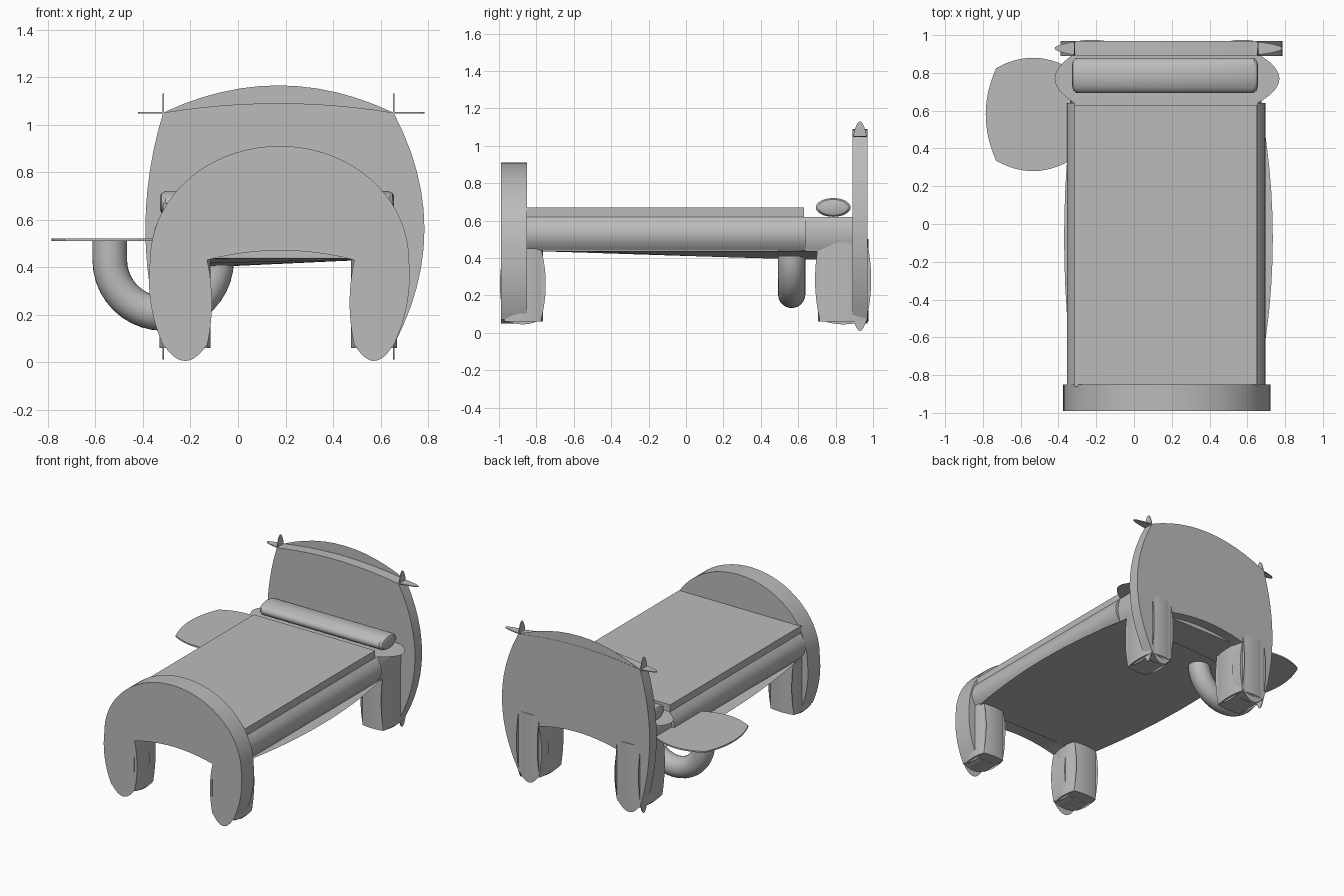
import bpy, bmesh, math
from mathutils import Vector

if "Cube" in bpy.data.objects:
    bpy.data.objects.remove(bpy.data.objects["Cube"])

grey = bpy.data.materials.new("plain grey")
grey.diffuse_color = (0.5, 0.5, 0.5, 1)
grey.use_nodes = True
grey.node_tree.nodes["Principled BSDF"].inputs["Base Color"].default_value = grey.diffuse_color


def finish(name, bm, smooth=True):
    bmesh.ops.recalc_face_normals(bm, faces=bm.faces)
    me = bpy.data.meshes.new(name)
    bm.to_mesh(me)
    bm.free()
    me.materials.append(grey)
    ob = bpy.data.objects.new(name, me)
    bpy.context.collection.objects.link(ob)
    if smooth:
        bpy.ops.object.select_all(action='DESELECT')
        ob.select_set(True)
        bpy.context.view_layer.objects.active = ob
        bpy.ops.object.shade_smooth_by_angle(angle=math.radians(30))
    return ob


def bulged(corners, n=12):
    """Counter-clockwise corners (u, v, bulge of the edge that follows)."""
    pts = []
    for i, (u, v, b) in enumerate(corners):
        u2, v2, _ = corners[(i + 1) % len(corners)]
        length = math.hypot(u2 - u, v2 - v)
        nu, nv = (v2 - v) / length, (u - u2) / length
        if b == 0:
            pts.append((u, v))
            continue
        m = n * 3 if b > 0.2 else n
        for k in range(m):
            t = k / m
            if b > 0.2:                       # half ellipse
                s, h = (1 - math.cos(math.pi * t)) / 2, b * math.sin(math.pi * t)
            else:                             # shallow parabola
                s, h = t, 4 * b * t * (1 - t)
            pts.append((u + (u2 - u) * s + nu * h, v + (v2 - v) * s + nv * h))
    return pts


def place(axis, u, v, w):
    return {'x': (w, u, v), 'y': (u, w, v), 'z': (u, v, w)}[axis]


def sheet(name, corners, axis, w):
    bm = bmesh.new()
    bm.faces.new([bm.verts.new(place(axis, u, v, w)) for u, v in bulged(corners)])
    return finish(name, bm, False)


def prism(name, corners, axis, lo, hi):
    bm = bmesh.new()
    pts = bulged(corners)
    a = [bm.verts.new(place(axis, u, v, lo)) for u, v in pts]
    b = [bm.verts.new(place(axis, u, v, hi)) for u, v in pts]
    bm.faces.new(a)
    bm.faces.new(b)
    for i in range(len(pts)):
        j = (i + 1) % len(pts)
        bm.faces.new((a[i], a[j], b[j], b[i]))
    return finish(name, bm)


L, R = -0.315, 0.655          # bed sides
IL, IR = -0.13, 0.49          # inner leg sides


def rect(u0, v0, u1, v1, bottom=0, right=0, top=0, left=0):
    return [(u0, v0, bottom), (u1, v0, right), (u1, v1, top), (u0, v1, left)]


# boards with a leg opening
opening = [(L, 0.07, 0.02), (IL, 0.07, 0.02), (IL, 0.43, -0.04),
           (IR, 0.43, 0.02), (IR, 0.07, 0.02)]
prism("footboard", opening + [(R, 0.07, 0.025), (0.72, 0.43, 0.48), (-0.37, 0.43, 0.025)],
      'y', -0.99, -0.85)
prism("headboard", opening + [(R, 0.07, 0.13), (R, 1.05, 0.04), (L, 1.05, 0.075)],
      'y', 0.89, 0.97)
sheet("headboard_crest", rect(L, 1.0, R, 1.05, top=0.115), 'y', 0.968)

# pointed trim plates at the headboard corners
for side, x in (("left", L), ("right", R)):
    prism("headboard_trim_" + side, rect(0.895, 0.07, 0.965, 1.06, bottom=0.06, top=0.07),
          'x', x - 0.003, x + 0.003)
prism("headboard_trim_top", rect(L, 0.895, R, 0.965, left=0.105, right=0.13),
      'z', 1.047, 1.053)

# legs, their swollen side panels and rounded foot tips
for side, x0, x1 in (("left", L, IL), ("right", IR, R)):
    for end, y0, y1, top in (("front", -0.97, -0.775, 0.45), ("back", 0.715, 0.965, 0.5)):
        prism(f"{end}_{side}_leg", rect(x0, y0, x1, y1, 0.01, 0.015, 0.01, 0.015),
              'z', 0.06, top)
        for k, x in enumerate((x0, x1)):
            sheet(f"{end}_{side}_leg_panel_{k}",
                  rect(y0, 0.07, y1, top, 0.025, 0.025, 0, 0.025), 'x', x)
        sheet(f"{end}_{side}_foot_tip", rect(x0, 0.075, x1, 0.1, bottom=0.07),
              'y', -0.988 if end == "front" else 0.968)

# bed frame with rounded rails
prism("frame", rect(L, 0.44, R, 0.62, right=0.04, left=0.04), 'y', -0.86, 0.64)
prism("frame_head", rect(L, 0.44, R, 0.62, right=0.02, left=0.02), 'y', 0.63, 0.9)
sheet("frame_head_top", rect(L, 0.64, R, 0.9, right=0.115, left=0.105), 'z', 0.622)

# tilted underside sheet wider than the frame
under = sheet("underside", rect(L, -0.85, R, 0.7, right=0.08, left=0.055), 'z', 0.44)
for v in under.data.vertices:
    v.co.z = 0.438 - 0.03 * (v.co.y + 0.85) * max(0, 0.7 - v.co.x)

# mattress
prism("mattress", rect(L, -0.86, R - 0.005, 0.63), 'z', 0.6, 0.67)
sheet("mattress_flap", rect(-0.25, 0.635, 0.6, 0.7), 'z', 0.626)

# bolster pillow: flattened cylinder with rounded ends
bm = bmesh.new()
rings = []
for x, s in ((-0.328, 0.6), (-0.322, 0.85), (-0.305, 1), (0.635, 1), (0.65, 0.85), (0.656, 0.6)):
    rings.append([bm.verts.new((x, 0.787 + 0.093 * s * math.cos(a), 0.67 + 0.05 * s * math.sin(a)))
                  for a in (math.tau * k / 32 for k in range(32))])
for p, q in zip(rings, rings[1:]):
    for k in range(32):
        bm.faces.new((p[k], p[(k + 1) % 32], q[(k + 1) % 32], q[k]))
bm.faces.new(rings[0])
bm.faces.new(rings[-1])
finish("bolster", bm)

# side tray
prism("tray", rect(-0.73, 0.335, -0.34, 0.825, 0.055, 0.055, 0.055, 0.055), 'z', 0.51, 0.52)

# bent tray support tube
bm = bmesh.new()
path = [(Vector((-0.54, 0.565, 0.512)), math.pi)]
path += [(Vector((-0.315 + 0.225 * math.cos(a), 0.565, 0.43 + 0.225 * math.sin(a))), a)
         for a in (math.pi + math.pi * k / 20 for k in range(21))]
rings = []
for c, a in path:
    out = Vector((math.cos(a), 0, math.sin(a)))
    rings.append([bm.verts.new(c + 0.073 * (out * math.cos(t) + Vector((0, 1, 0)) * math.sin(t)))
                  for t in (math.tau * k / 24 for k in range(24))])
for p, q in zip(rings, rings[1:]):
    for k in range(24):
        bm.faces.new((p[k], p[(k + 1) % 24], q[(k + 1) % 24], q[k]))
bm.faces.new(rings[0])
bm.faces.new(rings[-1])
finish("tray_support", bm)
